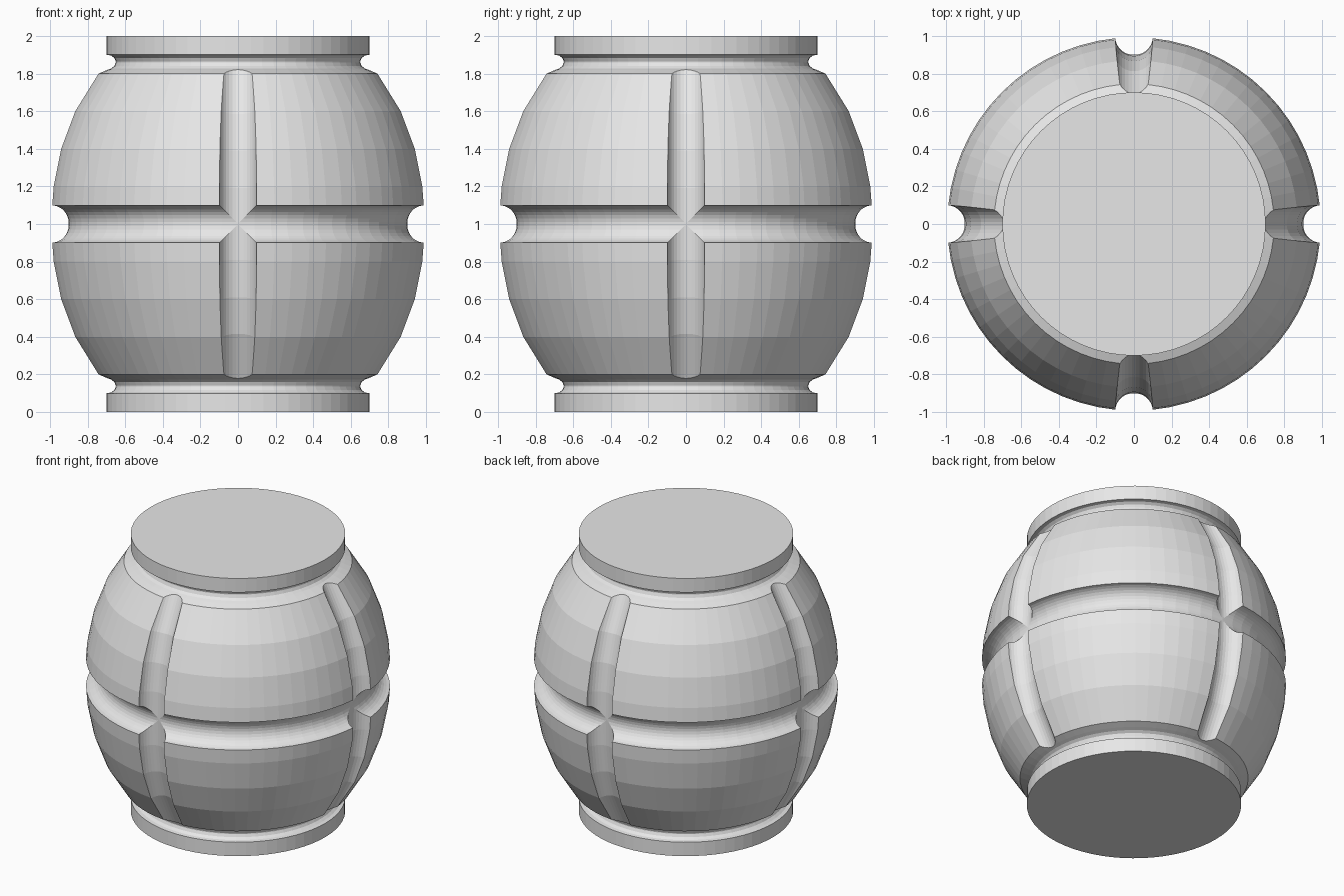
import bpy, bmesh, math
from mathutils import Vector

if "Cube" in bpy.data.objects:
    bpy.data.objects.remove(bpy.data.objects["Cube"])

SEG = 64
grey = bpy.data.materials.new("light_grey")
grey.diffuse_color = (0.8, 0.8, 0.8, 1)
grey.use_nodes = True
grey.node_tree.nodes["Principled BSDF"].inputs["Base Color"].default_value = grey.diffuse_color


def finish(name, bm):
    bmesh.ops.recalc_face_normals(bm, faces=bm.faces)
    me = bpy.data.meshes.new(name)
    bm.to_mesh(me)
    bm.free()
    me.materials.append(grey)
    ob = bpy.data.objects.new(name, me)
    bpy.context.collection.objects.link(ob)
    return ob


def skin(bm, rings, closed=False):
    """Join equal vertex rings with quads, capping the ends or closing the loop."""
    rs = [[bm.verts.new(p) for p in r] for r in rings]
    n = len(rs[0])
    pairs = list(zip(rs, rs[1:])) + ([(rs[-1], rs[0])] if closed else [])
    for a, b in pairs:
        for i in range(n):
            j = (i + 1) % n
            bm.faces.new((a[i], a[j], b[j], b[i]))
    if not closed:
        bm.faces.new(rs[0])
        bm.faces.new(rs[-1])


def lathe(name, profile, closed=False):
    bm = bmesh.new()
    skin(bm, [[(r * math.cos(2 * math.pi * i / SEG), r * math.sin(2 * math.pi * i / SEG), z)
               for i in range(SEG)] for r, z in profile], closed)
    return finish(name, bm)


# Barrel body with a rounded neck groove at each end
half = [(0.65, 0.08), (0.65, 0.14), (0.658, 0.16), (0.675, 0.173), (0.70, 0.182), (0.745, 0.2),
        (0.87, 0.4), (0.945, 0.6), (0.985, 0.8)]
body = lathe("barrel_body", half + [(1.0, 1.0)] + [(r, 2 - z) for r, z in reversed(half)])

# End rims, with a concave inner corner
rim = [(0.7, 0.0), (0.7, 0.1), (0.675, 0.104), (0.658, 0.117), (0.65, 0.135)]
lathe("bottom_rim", rim)
lathe("top_rim", [(r, 2 - z) for r, z in reversed(rim)])

# Cutter for the groove around the middle
circle = [2 * math.pi * (i + 0.5) / 32 for i in range(32)]
ring = lathe("middle_groove_cutter",
             [(1 + 0.1 * math.cos(a), 1 + 0.1 * math.sin(a)) for a in circle], True)

# Cutter for the four upright grooves: round tubes following the barrel curve
lower = [(0.765, 0.10), (0.80, 0.17), (0.905, 0.38), (0.965, 0.59), (0.993, 0.8)]
path = [Vector((r, 0, z)) for r, z in lower + [(1.0, 1.0)] + [(r, 2 - z) for r, z in reversed(lower)]]
bm = bmesh.new()
for k in range(4):
    ca, sa = math.cos(k * math.pi / 2), math.sin(k * math.pi / 2)
    rings = []
    for i, p in enumerate(path):
        t = (path[min(i + 1, len(path) - 1)] - path[max(i - 1, 0)]).normalized()
        n = Vector((t.z, 0, -t.x))
        pts = [p + n * 0.1 * math.cos(a) + Vector((0, 0.1 * math.sin(a), 0)) for a in circle]
        rings.append([(q.x * ca - q.y * sa, q.x * sa + q.y * ca, q.z) for q in pts])
    skin(bm, rings)
tubes = finish("upright_groove_cutter", bm)

# Cut the grooves into the body
bpy.context.view_layer.objects.active = body
for cutter in (ring, tubes):
    mod = body.modifiers.new(cutter.name, 'BOOLEAN')
    mod.operation = 'DIFFERENCE'
    mod.solver = 'EXACT'
    mod.object = cutter
    bpy.ops.object.modifier_apply(modifier=mod.name)
    bpy.data.objects.remove(cutter)
